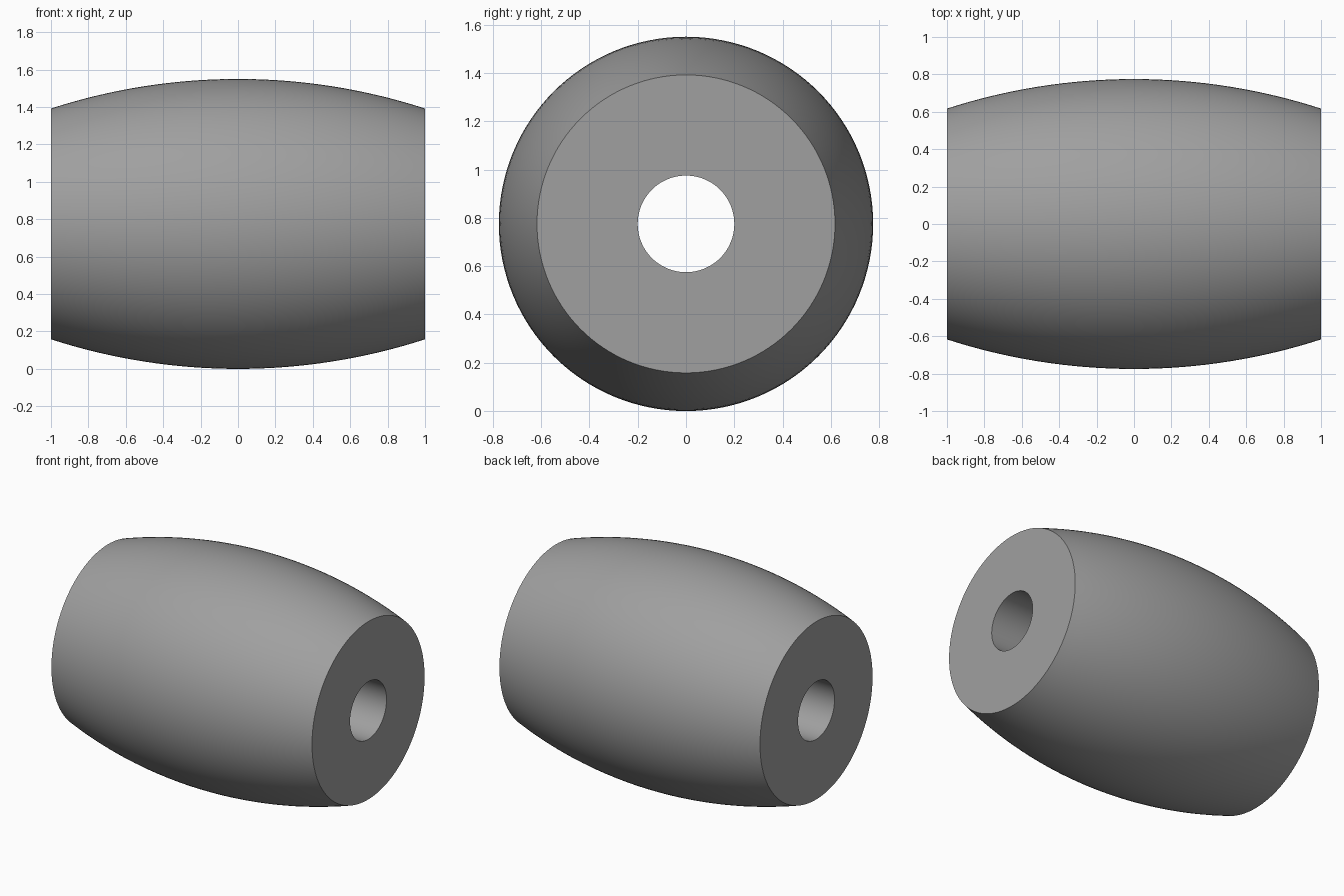
import bpy, bmesh, math

if "Cube" in bpy.data.objects:
    bpy.data.objects.remove(bpy.data.objects["Cube"])

SEGMENTS = 128
ARC_STEPS = 32
MID_R, END_R, BORE_R = 0.775, 0.617, 0.2
HALF = 1.0

grey = bpy.data.materials.new("plain grey")
grey.diffuse_color = (0.35, 0.35, 0.35, 1.0)
grey.use_nodes = True
grey.node_tree.nodes["Principled BSDF"].inputs["Base Color"].default_value = grey.diffuse_color

# Closed cross-section: circular-arc outer wall, flat ends, straight bore
sagitta = MID_R - END_R
arc_r = (HALF ** 2 + sagitta ** 2) / (2 * sagitta)
half_angle = math.asin(HALF / arc_r)
profile = []
for i in range(ARC_STEPS + 1):
    a = half_angle * (2 * i / ARC_STEPS - 1)
    profile.append((arc_r * math.sin(a), MID_R - arc_r * (1 - math.cos(a))))
profile += [(HALF, BORE_R), (-HALF, BORE_R)]

# Barrel roller: revolve the section about the x axis
bm = bmesh.new()
rings = []
for s in range(SEGMENTS):
    t = 2 * math.pi * s / SEGMENTS
    rings.append([bm.verts.new((x, r * math.cos(t), r * math.sin(t))) for x, r in profile])
n = len(profile)
for s in range(SEGMENTS):
    a, b = rings[s], rings[(s + 1) % SEGMENTS]
    for i in range(n):
        j = (i + 1) % n
        bm.faces.new((a[i], a[j], b[j], b[i]))
bmesh.ops.recalc_face_normals(bm, faces=bm.faces[:])

mesh = bpy.data.meshes.new("barrel_roller")
bm.to_mesh(mesh)
bm.free()
mesh.materials.append(grey)
roller = bpy.data.objects.new("barrel_roller", mesh)
roller.location.z = MID_R
bpy.context.collection.objects.link(roller)

# Smooth walls with crisp end rims
bpy.context.view_layer.objects.active = roller
roller.select_set(True)
bpy.ops.object.shade_smooth_by_angle(angle=math.radians(30))
